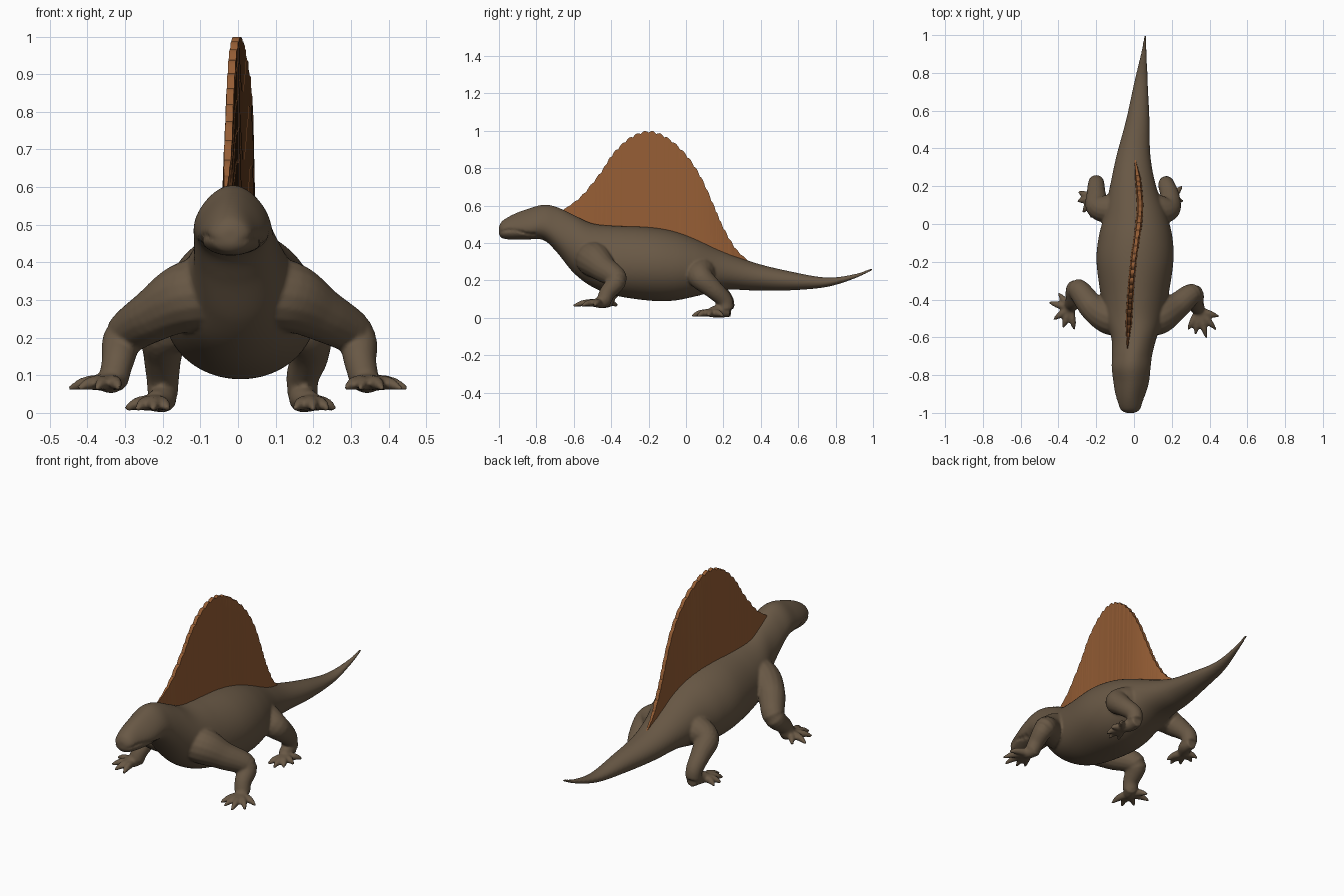
import bpy, bmesh
from math import sin, cos, pi
from mathutils import Vector

if "Cube" in bpy.data.objects:
    bpy.data.objects.remove(bpy.data.objects["Cube"])


def material(name, colour):
    m = bpy.data.materials.new(name)
    m.use_nodes = True
    m.diffuse_color = (*colour, 1)
    bsdf = m.node_tree.nodes["Principled BSDF"]
    bsdf.inputs["Base Color"].default_value = (*colour, 1)
    bsdf.inputs["Roughness"].default_value = 0.8
    return m


def spline(points, steps):
    """Smooth curve through tuples of any length."""
    p = [Vector(q) for q in points]
    p = [2 * p[0] - p[1]] + p + [2 * p[-1] - p[-2]]
    out = []
    for a, b, c, d in zip(p, p[1:], p[2:], p[3:]):
        for k in range(steps):
            t = k / steps
            out.append(0.5 * (2 * b + (c - a) * t + (2 * a - 5 * b + 4 * c - d) * t * t
                              + (3 * b - a - 3 * c + d) * t ** 3))
    return out + [p[-2]]


def loft(bm, rings):
    """Skin a list of rings and cap both ends."""
    loops = [[bm.verts.new(co) for co in ring] for ring in rings]
    n = len(loops[0])
    for a, b in zip(loops, loops[1:]):
        for i in range(n):
            j = (i + 1) % n
            bm.faces.new((a[i], a[j], b[j], b[i]))
    bm.faces.new(loops[0][::-1])
    bm.faces.new(loops[-1])


def tube(bm, points, steps=6, sides=16):
    """Round limb through (x, y, z, radius) points."""
    path = spline(points, steps)
    rings = []
    for i, p in enumerate(path):
        tangent = (path[min(i + 1, len(path) - 1)] - path[max(i - 1, 0)]).to_3d()
        turn = tangent.to_track_quat('Z', 'Y')
        rings.append([p.to_3d() + turn @ Vector((cos(2 * pi * k / sides), sin(2 * pi * k / sides), 0)) * p[3]
                      for k in range(sides)])
    loft(bm, rings)


def finish(bm, name, mat):
    bmesh.ops.recalc_face_normals(bm, faces=bm.faces)
    mesh = bpy.data.meshes.new(name)
    bm.to_mesh(mesh)
    bm.free()
    mesh.materials.append(mat)
    obj = bpy.data.objects.new(name, mesh)
    bpy.context.collection.objects.link(obj)
    return obj


hide = material("brown hide", (0.14, 0.098, 0.06))
rust = material("rust sail", (0.30, 0.11, 0.035))

# Head, trunk and tail: y, centre x, half width, top z, bottom z, upward narrowing
stations = [
    (-1, -.02, .025, .49, .445, 0), (-.98, -.02, .053, .52, .425, .1), (-.92, -.02, .073, .555, .418, .25),
    (-.84, -.015, .09, .585, .42, .3), (-.76, -.015, .1, .605, .415, .25), (-.69, -.01, .105, .592, .35, .2),
    (-.6, 0, .12, .55, .24, .1), (-.5, 0, .155, .505, .165, .1), (-.38, .003, .178, .492, .12, .1),
    (-.2, .005, .203, .485, .093, .05), (-.07, .008, .195, .465, .092, .05), (.05, .008, .165, .425, .115, .05),
    (.2, -.005, .122, .36, .15, .05), (.36, -.003, .09, .297, .147, 0), (.55, .02, .062, .25, .147, 0),
    (.75, .037, .036, .216, .165, 0), (.9, .052, .016, .234, .21, 0), (1, .06, .006, .268, .256, 0)]
body_path = spline(stations, 10)


def body_ring(s, sides=72):
    y, x, w, top, bottom, narrow = s
    mid, h = (top + bottom) / 2, (top - bottom) / 2
    ring = []
    for k in range(sides):
        c, n = cos(2 * pi * k / sides), sin(2 * pi * k / sides)
        z = mid + h * n
        px = w * c * (1 - narrow * n)
        # pressed-in mouth line, curving down towards the jaw hinge
        line = .458 + .012 * sin((y + 1) * 25)
        if y < -.8 and abs(z - line) < .007:
            px *= .87
        ring.append((x + px, y, z))
    return ring


bm = bmesh.new()
loft(bm, [body_ring(s) for s in body_path])

# Front legs: elbow, wrist and toe tips for each side
front = [
    (1, (.31, -.37), (.325, -.42), [(.285, -.56), (.325, -.585), (.385, -.605), (.435, -.56), (.45, -.49)]),
    (-1, (-.3, -.345), (-.32, -.405), [(-.315, -.56), (-.375, -.55), (-.425, -.505), (-.45, -.415), (-.4, -.365)])]
for side, (ex, ey), (wx, wy), tips in front:
    tube(bm, [(.04 * side, -.5, .32, .09), (.13 * side, -.49, .31, .095), (.22 * side, -.44, .262, .072),
              (ex, ey, .205, .056), (wx, wy, .135, .043), (wx + .01 * side, wy - .02, .09, .04)])
    palm = Vector((wx + .02 * side, wy - .04))
    tube(bm, [(wx, wy, .093, .034), (palm.x, palm.y, .083, .032), (palm.x + .01 * side, palm.y - .03, .077, .02)])
    for tx, ty in tips:
        mid = palm.lerp(Vector((tx, ty)), .6)
        tube(bm, [(palm.x, palm.y, .08, .024), (mid.x, mid.y, .079, .018), (tx, ty, .064, .006)], 5, 10)

# Hind legs: knee, heel and toe tips for each side
hind = [
    (1, (.18, .1), (.172, .215), [(.15, .05), (.2, .03), (.24, .06), (.26, .12), (.255, .2)]),
    (-1, (-.19, .11), (-.2, .22), [(-.185, .05), (-.225, .03), (-.27, .06), (-.3, .12), (-.295, .17)])]
for side, (kx, ky), (hx, hy), tips in hind:
    tube(bm, [(.04 * side, .09, .25, .08), (.11 * side, .08, .245, .08), (kx, ky - .02, .215, .066),
              (kx + .01 * side, ky + .045, .155, .052), (hx, hy - .01, .095, .044), (hx, hy, .045, .04)])
    palm = Vector((hx + .02 * side, hy - .08))
    tube(bm, [(hx, hy + .02, .036, .03), (hx, hy - .03, .037, .036), (palm.x, palm.y, .03, .028)])
    for tx, ty in tips:
        mid = palm.lerp(Vector((tx, ty)), .6)
        tube(bm, [(palm.x, palm.y, .028, .023), (mid.x, mid.y, .024, .018), (tx, ty, .01, .006)], 5, 10)

# Fuse everything into one continuous skin
body = finish(bm, "body", hide)
remesh = body.modifiers.new("fuse", 'REMESH')
remesh.mode = 'VOXEL'
remesh.voxel_size = 0.007
remesh.use_smooth_shade = True
smooth = body.modifiers.new("soften", 'SMOOTH')
smooth.factor = 0.5
smooth.iterations = 4

# Sail: ridge points (y, z) and sideways sway (y, x)
ridge = spline([(-.66, .575), (-.56, .645), (-.46, .765), (-.39, .87), (-.3, .955), (-.2, .99), (-.1, .955),
                (0, .865), (.08, .745), (.15, .59), (.2, .475), (.27, .36), (.36, .285)], 12)
sway = spline([(-.66, -.035), (-.4, -.02), (-.2, -.003), (.05, .03), (.2, .025), (.36, .003)], 12)


def lookup(path, y, index):
    return min(path, key=lambda s: abs(s[0] - y))[index]


bm = bmesh.new()
rings = []
rows = 8
for i, (y, z) in enumerate(ridge):
    ends = min(1, i / 16, (len(ridge) - 1 - i) / 16)
    tooth = .011 * ends * abs(sin(pi * i / 5))
    x = lookup(sway, y, 1)
    base = lookup(body_path, y, 3) - .04
    crest = max(z + tooth, base + .01)
    half = .004 + .014 * ends
    ring = []
    for k in range(rows + 1):
        ring.append((x + half * (1 - .45 * k / rows), y, base + (crest - base) * k / rows))
    ring += [(2 * x - px, py, pz) for px, py, pz in ring[::-1]]
    rings.append(ring)
loft(bm, rings)
sail = finish(bm, "sail", rust)
bpy.context.view_layer.objects.active = sail
sail.select_set(True)
bpy.ops.object.shade_smooth_by_angle(angle=0.6)
